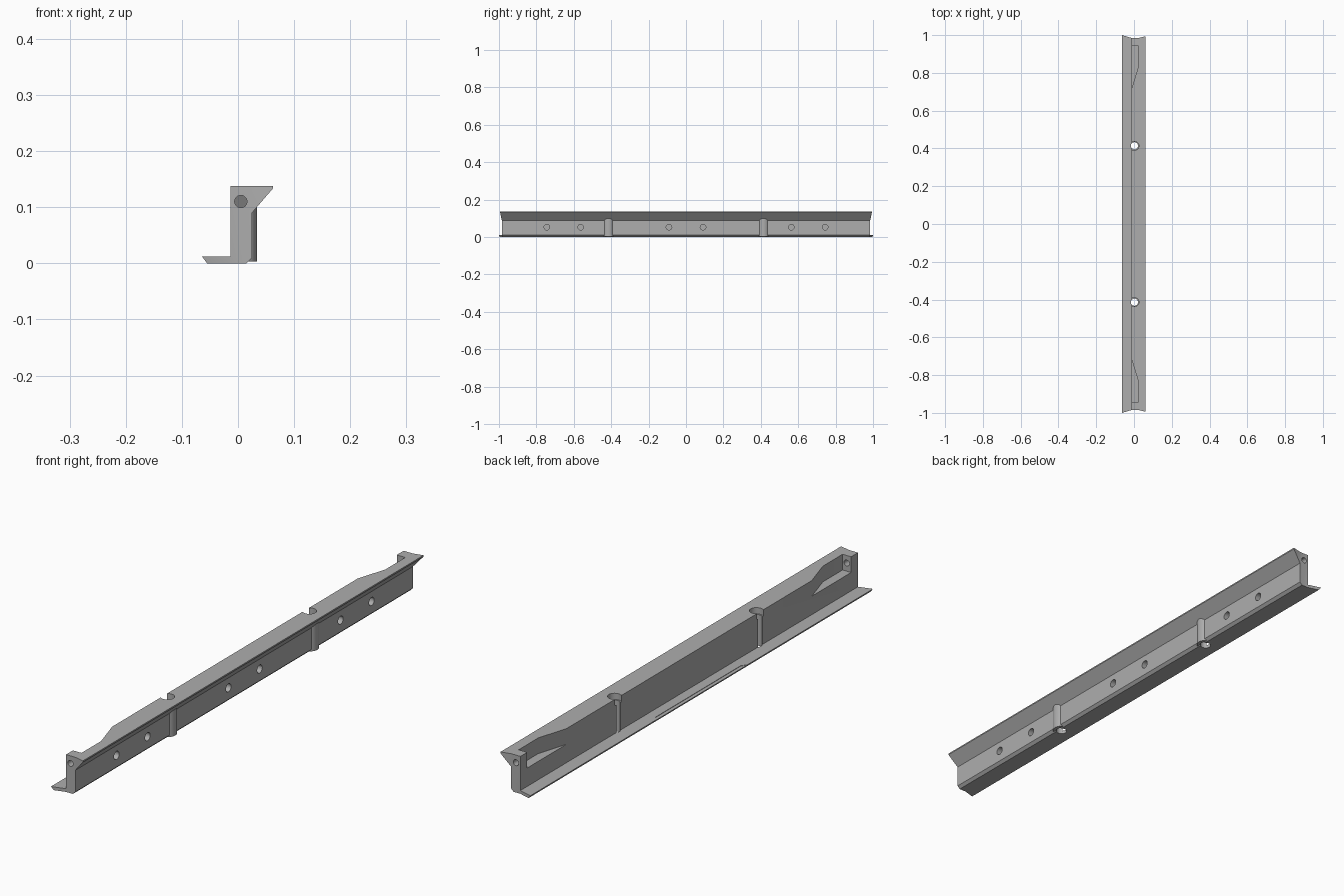
import bpy, bmesh, math
from mathutils import Matrix, Vector

if "Cube" in bpy.data.objects:
    bpy.data.objects.remove(bpy.data.objects["Cube"], do_unlink=True)

grey = bpy.data.materials.new("plain grey")
grey.use_nodes = True
grey.diffuse_color = (0.42, 0.42, 0.42, 1)
grey.node_tree.nodes["Principled BSDF"].inputs["Base Color"].default_value = grey.diffuse_color


def finish(bm, name):
    bmesh.ops.recalc_face_normals(bm, faces=bm.faces)
    mesh = bpy.data.meshes.new(name)
    bm.to_mesh(mesh)
    bm.free()
    mesh.materials.append(grey)
    ob = bpy.data.objects.new(name, mesh)
    bpy.context.collection.objects.link(ob)
    return ob


def prism(name, outline, z0, z1):
    """Upright solid with an x-y outline."""
    bm = bmesh.new()
    low = [bm.verts.new((x, y, z0)) for x, y in outline]
    face = bm.faces.new(low)
    top = bmesh.ops.extrude_face_region(bm, geom=[face])["geom"]
    bmesh.ops.translate(bm, vec=(0, 0, z1 - z0),
                        verts=[v for v in top if isinstance(v, bmesh.types.BMVert)])
    return finish(bm, name)


def rod(name, centre, radius, length, axis="Z"):
    bm = bmesh.new()
    turn = Vector((0, 0, 1)).rotation_difference(
        {"X": Vector((1, 0, 0)), "Y": Vector((0, 1, 0)), "Z": Vector((0, 0, 1))}[axis])
    bmesh.ops.create_cone(bm, cap_ends=True, segments=32, radius1=radius, radius2=radius,
                          depth=length, matrix=Matrix.Translation(centre) @ turn.to_matrix().to_4x4())
    return finish(bm, name)


def combine(target, tool, operation):
    mod = target.modifiers.new(operation.lower(), "BOOLEAN")
    mod.operation = operation
    mod.solver = "EXACT"
    mod.object = tool
    bpy.context.view_layer.objects.active = target
    bpy.ops.object.modifier_apply(modifier=mod.name)
    bpy.data.objects.remove(tool, do_unlink=True)


# Rail: foot, wall and overhanging flange; each point is x, z, end distance
END = 0.985
section = [(-0.064, 0.012, 1.0), (-0.055, 0, 0.997), (-0.013, 0, END), (0.015, 0, END),
           (0.025, 0.01, END), (0.025, 0.09, END), (0.062, 0.133, 0.994),
           (0.062, 0.138, 0.994), (0.025, 0.138, END), (-0.013, 0.138, END),
           (-0.013, 0.012, END)]
bm = bmesh.new()
rings = [[bm.verts.new((x, side * y, z)) for x, z, y in section] for side in (-1, 1)]
count = len(section)
for i in range(count):
    j = (i + 1) % count
    bm.faces.new((rings[0][i], rings[0][j], rings[1][j], rings[1][i]))
for ring in rings:
    for cap in ((0, 1, 2, 10), (2, 3, 4, 5, 8, 9, 10), (5, 6, 7, 8)):
        bm.faces.new([ring[i] for i in cap])
rail = finish(bm, "rail")

for side in (-1, 1):
    # Rounded bosses with stepped vertical holes that break through the wall
    y = side * 0.414
    arc = [math.radians(a) for a in range(-90, 91, 10)]
    boss = prism("boss", [(0.002 + 0.032 * math.cos(a), y + 0.032 * math.sin(a)) for a in arc],
                 0.003, 0.11)
    combine(rail, boss, "UNION")
    combine(rail, rod("bore", (0.002, y, 0.07), 0.019, 0.3), "DIFFERENCE")
    combine(rail, rod("counterbore", (0.002, y, 0.165), 0.024, 0.1), "DIFFERENCE")

    # Tapered pocket near each end, reached by a hole through the end face
    pocket = [(-0.03, 0.66), (0.022, 0.83), (0.022, 0.945), (-0.03, 0.945)]
    combine(rail, prism("pocket", [(x, side * y) for x, y in pocket], 0.08, 0.2), "DIFFERENCE")
    combine(rail, rod("end_hole", (0.005, side * 0.97, 0.11), 0.011, 0.08, "Y"), "DIFFERENCE")

    # Blind screw holes in the outer wall
    for y in (0.091, 0.563, 0.744):
        combine(rail, rod("screw_hole", (0.025, side * y, 0.053), 0.015, 0.04, "X"), "DIFFERENCE")

# Shallow recess along the middle of the foot
recess = [(-0.08, -0.28), (-0.05, -0.25), (-0.05, 0.25), (-0.08, 0.28)]
combine(rail, prism("foot_recess", recess, 0.0105, 0.03), "DIFFERENCE")

bpy.ops.object.select_all(action="DESELECT")
rail.select_set(True)
bpy.context.view_layer.objects.active = rail
bpy.ops.object.shade_smooth_by_angle(angle=math.radians(25))
